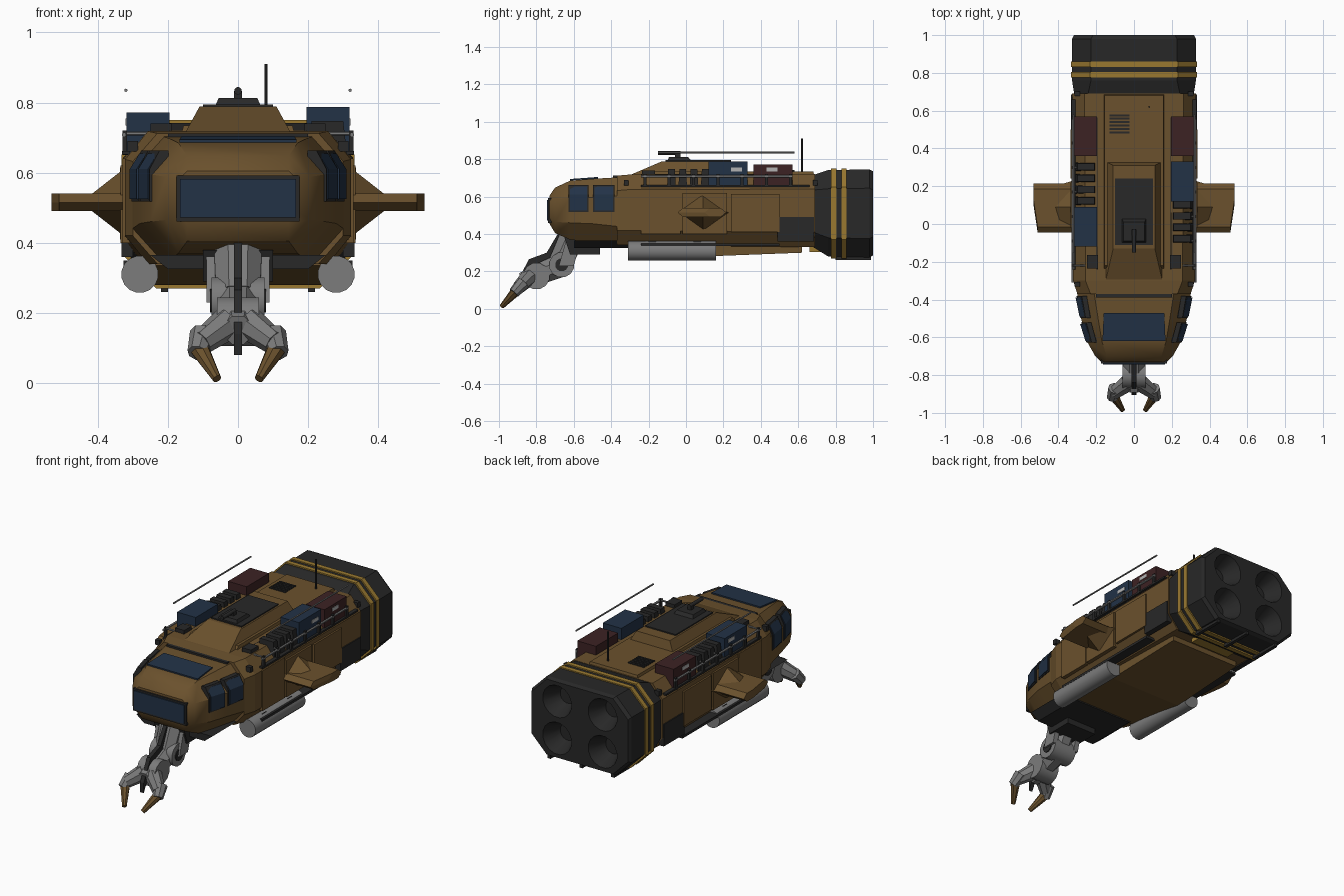
import bpy, bmesh
from math import pi, cos, sin
from mathutils import Vector

cube = bpy.data.objects.get("Cube")
if cube:
    bpy.data.objects.remove(cube, do_unlink=True)


def material(name, *rgb):
    m = bpy.data.materials.new(name)
    m.use_nodes = True
    m.diffuse_color = (*rgb, 1)
    m.node_tree.nodes["Principled BSDF"].inputs["Base Color"].default_value = (*rgb, 1)
    return m


BROWN = material("ochre_hull", .145, .082, .026)
BLACK = material("charcoal", .021, .021, .021)
BLUE = material("navy_blue", .016, .032, .062)
MAROON = material("maroon", .046, .016, .017)
GREY = material("arm_grey", .2, .2, .2)
YELLOW = material("stripe_yellow", .32, .19, .03)
WHITE = material("label_white", .45, .45, .45)


def finish(bm, name, mat, smooth=False):
    bmesh.ops.recalc_face_normals(bm, faces=bm.faces)
    me = bpy.data.meshes.new(name)
    bm.to_mesh(me)
    bm.free()
    me.materials.append(mat)
    ob = bpy.data.objects.new(name, me)
    bpy.context.collection.objects.link(ob)
    if smooth:
        bpy.ops.object.select_all(action='DESELECT')
        ob.select_set(True)
        bpy.context.view_layer.objects.active = ob
        bpy.ops.object.shade_smooth_by_angle(angle=.6)
    return ob


def loft(name, rings, mat, smooth=False):
    bm = bmesh.new()
    vs = [[bm.verts.new(p) for p in r] for r in rings]
    n = len(vs[0])
    for a, b in zip(vs, vs[1:]):
        for i in range(n):
            bm.faces.new((a[i], a[(i + 1) % n], b[(i + 1) % n], b[i]))
    bm.faces.new(vs[0])
    bm.faces.new(vs[-1])
    return finish(bm, name, mat, smooth)


def octagon(y, w, z0, z1, cx, cz):
    """Chamfered hull section at a given y."""
    half = [(w - cx, z0), (w, z0 + cz), (w, z1 - cz), (w - cx, z1)]
    return [(x, y, z) for x, z in half] + [(-x, y, z) for x, z in reversed(half)]


def slab(name, x, y, z, mat, inset=(0, 0, 0, 0)):
    """Box from ranges; inset shrinks the top on -x, +x, -y, +y."""
    a, b, c, d = inset
    low = [(x[0], y[0]), (x[1], y[0]), (x[1], y[1]), (x[0], y[1])]
    top = [(x[0] + a, y[0] + c), (x[1] - b, y[0] + c), (x[1] - b, y[1] - d), (x[0] + a, y[1] - d)]
    return loft(name, [[(*p, z[0]) for p in low], [(*p, z[1]) for p in top]], mat)


def rod(name, p, q, r, mat, r2=None, n=12, smooth=True):
    p, q = Vector(p), Vector(q)
    rot = (q - p).to_track_quat('Z', 'Y')
    rings = [[c + rot @ Vector((rad * cos(2 * pi * (i + .5) / n), rad * sin(2 * pi * (i + .5) / n), 0))
              for i in range(n)] for c, rad in ((p, r), (q, r if r2 is None else r2))]
    return loft(name, rings, mat, smooth)


def span(s, a, b):
    return tuple(sorted((s * a, s * b)))


# Hull, nose and belly
loft("nose", [octagon(*s) for s in (
    (-.73, .175, .455, .605, .03, .03), (-.70, .205, .405, .648, .06, .06),
    (-.62, .25, .37, .685, .08, .09), (-.5, .28, .355, .695, .09, .1),
    (-.36, .302, .34, .703, .09, .1))], BROWN, True)
loft("hull", [octagon(*s) for s in (
    (-.37, .30, .34, .712, .07, .08), (-.3, .322, .34, .718, .065, .08),
    (.69, .327, .33, .72, .065, .08))], BROWN)
loft("belly", [[(s * w, y, z) for s, z in ((-1, z0), (1, z0), (1, .36), (-1, .36))] for y, w, z0 in
               ((-.3, .24, .335), (.1, .24, .28), (.62, .23, .30))], BROWN)
slab("chin_plate", (-.2, .2), (-.6, -.28), (.325, .365), BLACK, (-.05, -.05, 0, 0))
slab("arm_mount", (-.1, .1), (-.62, -.46), (.29, .38), BLACK, (0, 0, -.03, 0))

# Raised spine, hatch and turret
slab("spine", (-.165, .165), (-.25, .69), (.70, .735), BROWN, (.01, .01, .03, .01))
slab("roof_hump", (-.15, .15), (-.3, .33), (.715, .788), BROWN, (.04, .04, .17, .02))
slab("roof_hatch", (-.1, .1), (-.11, .24), (.785, .795), BLACK, (0, 0, 0, 0))
slab("turret_base", (-.065, .065), (-.1, .03), (.79, .813), BLACK, (.01, .01, .01, .02))
rod("turret_barrel", (0, -.15, .833), (0, -.03, .833), .011, BLACK)
slab("turret_post", (-.012, .012), (-.06, -.03), (.80, .833), BLACK)
rod("antenna", (.08, .62, .72), (.08, .62, .91), .005, BLACK, n=6)
for i in range(6):
    y = .48 + i * .018
    slab("vent_slat", (-.13, -.025), (y, y + .011), (.73, .741), BLACK)

# Nose windows
slab("front_window_frame", (-.175, .175), (-.738, -.72), (.46, .592), BLACK)
slab("front_window", (-.165, .165), (-.744, -.73), (.472, .582), BLUE)
loft("top_window", [[(s * w, y, z + d) for s, d in ((-1, 0), (1, 0), (1, .008), (-1, .008))]
                    for y, w, z in ((-.62, .167, .686), (-.47, .16, .697))], BLUE)
slab("roof_sill", (-.2, .2), (-.39, -.37), (.695, .712), BLACK)

# Rear engine block with four recessed nozzles
block = loft("engine_block", [octagon(*s) for s in (
    (.68, .315, .33, .715, .07, .08), (.76, .328, .28, .742, .1, .1),
    (.98, .328, .275, .745, .1, .1), (1.0, .318, .285, .735, .1, .1))], BLACK)
for sx in (-1, 1):
    for sz in (-1, 1):
        c = (sx * .15, .51 + sz * .11)
        cutter = rod("nozzle_cutter", (c[0], .9, c[1]), (c[0], 1.01, c[1]), .05, BLACK, .1, 16)
        cutter.hide_render = True
        mod = block.modifiers.new("nozzle", 'BOOLEAN')
        mod.operation, mod.object = 'DIFFERENCE', cutter
        bpy.context.view_layer.objects.active = block
        bpy.ops.object.modifier_apply(modifier=mod.name)
        bpy.data.objects.remove(cutter, do_unlink=True)
for y in (.79, .845):
    loft("engine_stripe", [octagon(y + d, .333, .27, .75, .1, .1) for d in (-.014, .014)], YELLOW)
for x in (-.21, 0, .21):
    slab("engine_foot", (x - .01, x + .01), (.8, .99), (.26, .3), BLACK)
slab("keel_stripe", (-.13, .13), (.66, .72), (.305, .34), YELLOW)

for s in (-1, 1):
    # Side windows following the nose taper
    for y0, y1, xa, xb in ((-.62, -.53, .248, .276), (-.49, -.39, .28, .3)):
        for grow, mat, d in ((.008, BLACK, .004), (0, BLUE, .009)):
            loft("side_window", [[(s * (x + o - lean), y, z) for o, z, lean in
                                  ((-.05, .525 - grow, 0), (d, .525 - grow, 0), (d, .61, 0),
                                   (d, .655 + grow, .028), (-.05, .655 + grow, 0))]
                                 for x, y in ((xa, y0 - grow), (xb, y1 + grow))], mat)

    # Wings with a diamond fairing at the root
    loft("wing", [[(s * x, y, z) for y, z in
                   ((f, .515), (f + .03, .49), (b - .03, .49), (b, .515), (b - .03, .54), (f + .03, .54))]
                  for x, f, b in ((.3, -.045, .215), (.51, -.045, .215), (.532, .1, .215))], BROWN)
    loft("wing_fairing", [[(s * x, y, z) for y, z in ((a, .515), (.09, .515 - h), (b, .515), (.09, .515 + h))]
                          for x, a, b, h in ((.32, -.05, .23, .1), (.42, 0, .2, .022))], BROWN)
    slab("side_panel", span(s, .3, .335), (-.02, .22), (.4, .62), BROWN)
    slab("rear_side_panel", span(s, .3, .336), (.24, .5), (.41, .615), BROWN)
    slab("forward_panel", span(s, .3, .33), (-.24, -.03), (.4, .64), BROWN)
    slab("dark_patch", span(s, .3, .333), (.49, .685), (.36, .49), BLACK)
    slab("lower_trim", span(s, .27, .327), (-.24, .5), (.335, .35), BLACK)
    slab("shoulder_trim", span(s, .31, .331), (-.24, .66), (.652, .662), BLACK)

    # Underslung tank
    rod("side_tank", (s * .28, -.31, .31), (s * .28, .16, .31), .053, GREY, n=16)
    for y in (-.18, .06):
        slab("tank_bracket", span(s, .26, .3), (y - .02, y + .02), (.32, .36), BLACK)

    # Roof racks, rails and long rods
    rod("rack_rail", (s * .325, -.24, .708), (s * .325, .57, .708), .007, GREY, n=6)
    rod("inner_rail", (s * .195, -.24, .715), (s * .195, .57, .715), .005, BLACK, n=6)
    rod("long_rod", (s * .32, -.15, .835), (s * .32, .58, .835), .005, GREY, n=6)
    for i in range(7):
        y = -.22 + i * .13
        rod("rack_rung", (s * .19, y, .712), (s * .326, y, .712), .006, GREY, n=6)
        slab("rail_post", span(s, .316, .33), (y - .008, y + .008), (.65, .72), BLACK)
    slab("rail_end_block", span(s, .19, .25), (-.235, -.165), (.70, .74), BLACK)
    for y in (-.32, .69):
        slab("corner_knob", span(s, .285, .315), (y - .012, y + .012), (.66, .69), BLACK)

    # Cargo boxes and ribbed canisters
    blue_y, can_y, top = ((.12, .33), -.1, .787) if s > 0 else ((-.12, .09), .1, .772)
    slab("maroon_crate", span(s, .195, .318), (.36, .57), (.65, .772), MAROON)
    slab("blue_crate", span(s, .195, .318), blue_y, (.65, top), BLUE)
    slab("maroon_crate_label", span(s, .31, .321), (.43, .49), (.735, .755), WHITE)
    slab("blue_crate_label", span(s, .31, .321), (blue_y[0] + .12, blue_y[0] + .18), (.735, .755), WHITE)
    for i in range(4):
        y = can_y + i * .06
        slab("canister", span(s, .2, .31), (y, y + .045), (.66, .748), BLACK, (.01, .01, .005, .005))

# Manipulator arm
rod("shoulder_tube", (0, -.6, .4), (0, -.67, .25), .075, GREY, .068, 8, False)
for s in (-1, 1):
    slab("shoulder_plate", span(s, .06, .09), (-.68, -.6), (.23, .37), GREY, (0, 0, .04, -.04))
    # Gripper
    rod("finger_root", (s * .03, -.84, .17), (s * .105, -.895, .115), .048, GREY, .036, 8, False)
    rod("finger_knuckle", (s * .1, -.87, .14), (s * .115, -.92, .085), .038, GREY, .03, 8, False)
    rod("finger_tip", (s * .114, -.9, .105), (s * .06, -.985, .012), .029, BROWN, .013, 8, False)
rod("elbow_drum", (-.075, -.665, .235), (.075, -.665, .235), .068, GREY, n=12)
rod("elbow_cap", (-.08, -.665, .235), (.08, -.665, .235), .035, BLACK, n=12)
rod("forearm", (0, -.66, .235), (0, -.8, .18), .068, GREY, .06, 8, False)
rod("wrist_drum", (-.06, -.8, .175), (.06, -.8, .175), .072, GREY, n=12)
rod("palm", (0, -.8, .175), (0, -.88, .15), .062, GREY, .045, 8, False)
loft("arm_cable", [[(x, y, z + d) for x, d in ((-.012, -.03), (.012, -.03), (.012, .03), (-.012, .03))]
                   for y, z in ((-.68, .38), (-.745, .27), (-.84, .235), (-.905, .11))], BLACK)
